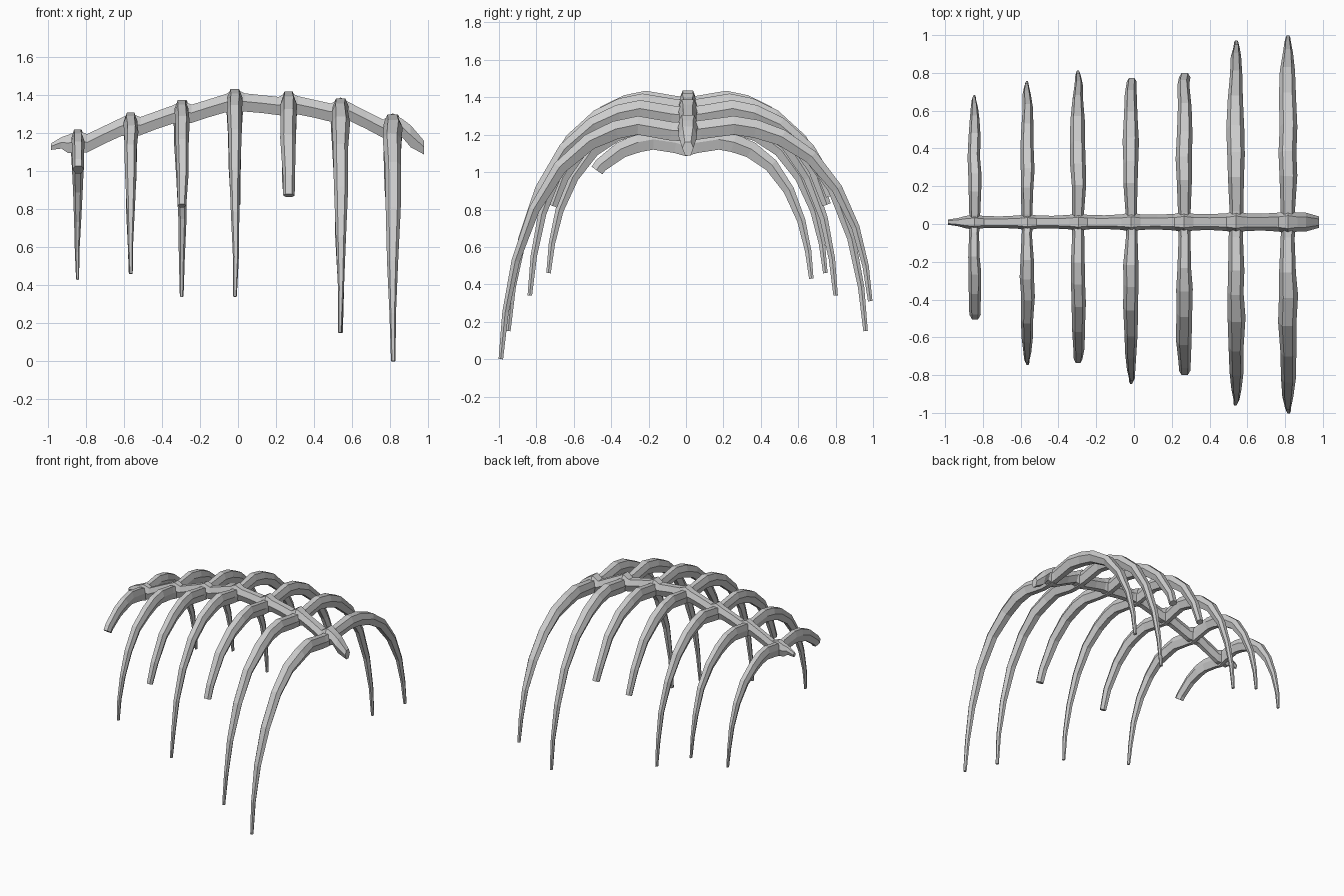
import bpy, bmesh, random
from mathutils import Vector

random.seed(4)
cube = bpy.data.objects.get("Cube")
if cube:
    bpy.data.objects.remove(cube, do_unlink=True)

bone = bpy.data.materials.new("bone_grey")
bone.use_nodes = True
GREY = (0.6, 0.6, 0.6, 1)
bone.diffuse_color = GREY
bone.node_tree.nodes["Principled BSDF"].inputs["Base Color"].default_value = GREY

# Six-sided bone section: (sideways, outward)
SECTION = [(-0.55, 1), (0.55, 1), (1, 0.1), (0.5, -1), (-0.5, -1), (-1, 0.1)]


def loft(name, rings):
    """Skin a list of rings and cap both ends."""
    bm = bmesh.new()
    loops = [[bm.verts.new(p) for p in ring] for ring in rings]
    for a, b in zip(loops, loops[1:]):
        for i in range(len(a)):
            j = (i + 1) % len(a)
            bm.faces.new((a[i], a[j], b[j], b[i]))
    bm.faces.new(loops[0])
    bm.faces.new(loops[-1])
    bmesh.ops.recalc_face_normals(bm, faces=bm.faces)
    mesh = bpy.data.meshes.new(name)
    bm.to_mesh(mesh)
    bm.free()
    mesh.materials.append(bone)
    obj = bpy.data.objects.new(name, mesh)
    bpy.context.collection.objects.link(obj)


# Half rib arc: (reach fraction, drop fraction, half width, half thickness)
ARC = [(0.08, 0.025, 0.036, 0.050), (0.26, 0, 0.042, 0.050),
       (0.38, 0.02, 0.045, 0.049), (0.52, 0.07, 0.045, 0.044),
       (0.68, 0.18, 0.042, 0.037), (0.82, 0.36, 0.035, 0.029),
       (0.92, 0.58, 0.026, 0.022), (0.975, 0.8, 0.017, 0.017),
       (1.0, 1.0, 0.011, 0.012)]


def half_rib(top, side, scale, reach, end_z, cut):
    """Points from the spine outward, snapped off at the cut fraction."""
    points = []
    for prev, cur in zip([ARC[0]] + ARC, ARC):
        broken = cur[0] > cut
        if broken:
            t = (cut - prev[0]) / (cur[0] - prev[0])
            cur = [a + (b - a) * t for a, b in zip(prev, cur)]
        y, drop, w, h = cur
        k = scale * random.uniform(0.93, 1.07)
        points.append((side * y * reach, top - drop * (top - end_z), w * k, h))
        if broken:
            break
    return points


def rib(name, x, top, scale, front, back):
    path = half_rib(top, -1, scale, *front)[::-1]
    path.append((0, top - 0.035, 0.036 * scale, 0.05))
    path += half_rib(top, 1, scale, *back)
    rings = []
    for i, (y, z, w, h) in enumerate(path):
        a, b = path[max(i - 1, 0)], path[min(i + 1, len(path) - 1)]
        tangent = Vector((0, b[0] - a[0], b[1] - a[1])).normalized()
        normal = Vector((0, -tangent.z, tangent.y))
        dx = random.uniform(-0.004, 0.004)
        rings.append([Vector((x + dx + s * w, y, z)) + normal * n * h
                      for s, n in SECTION])
    loft(name, rings)


# Ribs: x, peak height, width scale, front half, back half (reach, tip height, cut)
RIBS = [(-0.845, 1.17, 0.76, (0.67, 0.43, 0.71), (0.67, 0.43, 1)),
        (-0.565, 1.26, 0.80, (0.735, 0.46, 1), (0.745, 0.46, 1)),
        (-0.295, 1.325, 0.86, (0.80, 0.34, 0.89), (0.80, 0.34, 1)),
        (-0.015, 1.385, 0.90, (0.835, 0.34, 1), (0.835, 0.34, 0.9)),
        (0.265, 1.37, 0.92, (0.90, 0.26, 0.86), (0.90, 0.26, 0.86)),
        (0.54, 1.335, 1.0, (0.95, 0.15, 1), (0.96, 0.15, 1)),
        (0.815, 1.25, 1.08, (0.99, 0.0, 1), (0.985, 0.31, 1))]
for number, data in enumerate(RIBS, 1):
    rib(f"rib_{number}", *data)

# Spine: tapered bar, swelling into a vertebra at every rib
stations = [(-0.985, 1.13, 0.014, 0.017), (-0.93, 1.15, 0.022, 0.03)]
for i, (x, top, *_) in enumerate(RIBS):
    size = 0.032 + 0.003 * i
    z = top - 0.014
    stations.append((x - 0.05, z - 0.012, size, 0.048))
    stations.append((x, z, size * 1.25, 0.058 + 0.002 * i))
    stations.append((x + 0.05, z - 0.008, size, 0.048))
    if i < len(RIBS) - 1:
        nx, nz = RIBS[i + 1][:2]
        stations.append(((x + nx) / 2, (z + nz) / 2 - 0.016, size * 0.95, 0.047))
stations += [(0.91, 1.185, 0.05, 0.058), (0.98, 1.125, 0.03, 0.036)]
loft("spine", [[Vector((x, 0.01 + s * w, z + n * h)) for s, n in SECTION]
               for x, z, w, h in stations])
